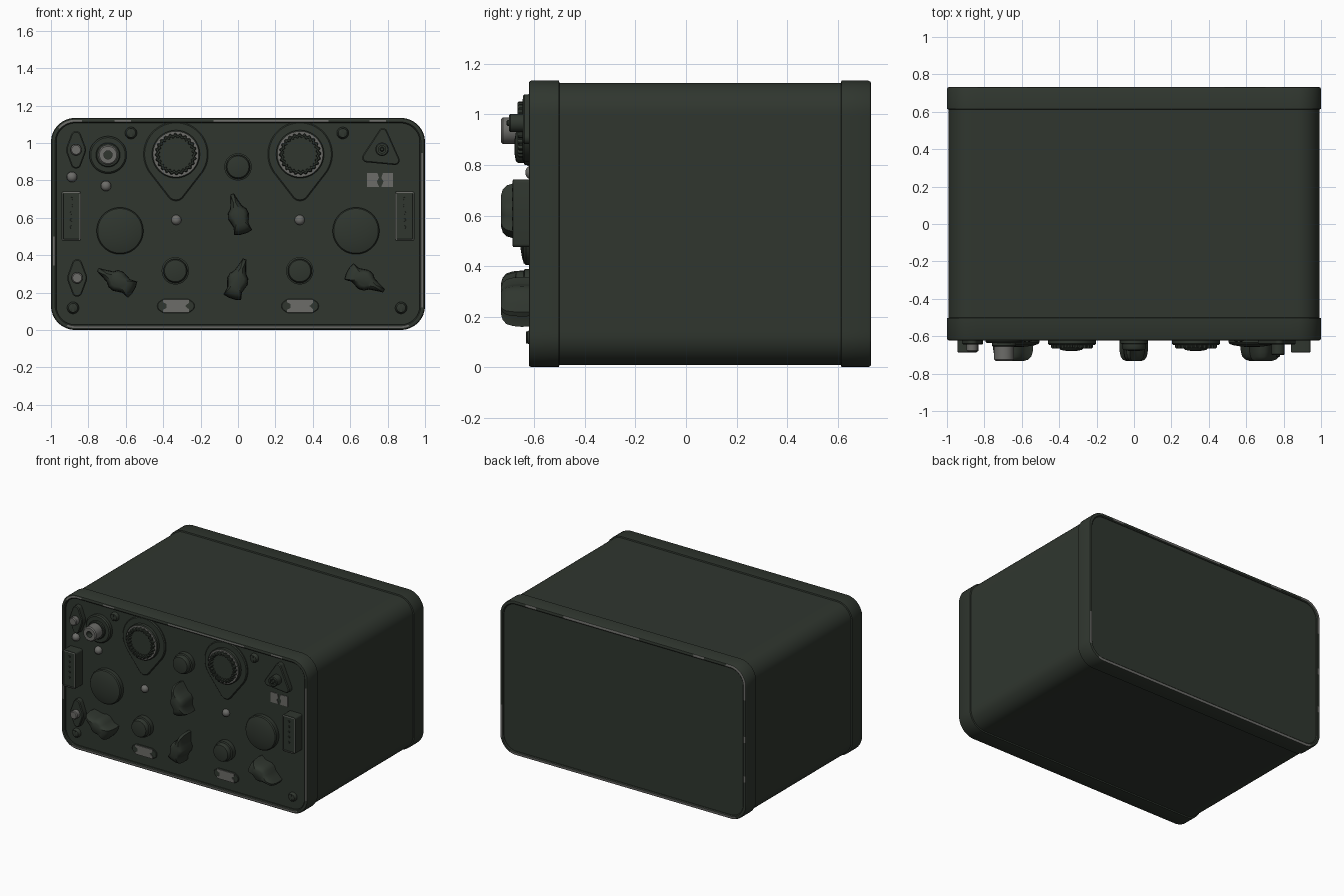
import bpy, bmesh, math
from math import sin, cos, pi, radians

if "Cube" in bpy.data.objects:
    bpy.data.objects.remove(bpy.data.objects["Cube"])


def material(name, rgb):
    m = bpy.data.materials.new(name)
    m.diffuse_color = (*rgb, 1)
    m.use_nodes = True
    m.node_tree.nodes["Principled BSDF"].inputs["Base Color"].default_value = m.diffuse_color
    return m


GREEN = material("dark_olive_paint", (0.029, 0.037, 0.028))
METAL = material("worn_metal", (0.15, 0.15, 0.14))
PANEL = -0.605                      # y of the front panel surface


def loft(name, rings, caps=True, closed=False, silver=()):
    """Skin a list of (outline, y) rings; 'silver' lists metal bands by index."""
    bm = bmesh.new()
    loops = [[bm.verts.new((x, y, z)) for x, z in pts] for pts, y in rings]
    pairs = list(zip(loops, loops[1:])) + ([(loops[-1], loops[0])] if closed else [])
    for k, (a, b) in enumerate(pairs):
        n = len(a)
        for i in range(n):
            f = bm.faces.new((a[i], a[(i + 1) % n], b[(i + 1) % n], b[i]))
            if callable(silver):
                f.material_index = int(silver(k, f.calc_center_median()))
            else:
                f.material_index = int(k in silver)
    if caps:
        bm.faces.new(loops[0])
        f = bm.faces.new(loops[-1])
        f.material_index = int(not callable(silver) and "cap" in silver)
    bmesh.ops.recalc_face_normals(bm, faces=bm.faces[:])
    me = bpy.data.meshes.new(name)
    bm.to_mesh(me)
    bm.free()
    me.materials.append(GREEN)
    me.materials.append(METAL)
    ob = bpy.data.objects.new(name, me)
    bpy.context.collection.objects.link(ob)
    return ob


def hull(circles, grow=0.0, n=48):
    """Outline wrapped around circles (x, z, r)."""
    pts = []
    for i in range(n):
        t = 2 * pi * (i + 0.5) / n
        x, z, r = max(circles, key=lambda c: c[0] * cos(t) + c[1] * sin(t) + c[2])
        pts.append((x + (r + grow) * cos(t), z + (r + grow) * sin(t)))
    return pts


def round_rect(x0, x1, z0, z1, r, grow=0.0, n=48):
    return hull([(x, z, r) for x in (x0 + r, x1 - r) for z in (z0 + r, z1 - r)], grow, n)


def plate(name, circles, y, bevel=0.006, silver=()):
    return loft(name, [(hull(circles), PANEL + 0.002), (hull(circles), y + bevel),
                       (hull(circles, -bevel), y)], silver=silver)


def lathe(name, x, z, profile, silver=(), n=40):
    return loft(name, [(hull([(x, z, r)], n=n), y) for r, y in profile], silver=silver)


def flat(name, pts, y0, y1, silver=()):
    return loft(name, [(pts, y0), (pts, y1)], silver=silver)


# --- case -------------------------------------------------------------
def case(inset):
    pts = round_rect(-1, 1, 0, 1.134, 0.13, -inset, 40)
    out = []
    for (ax, az), (bx, bz) in zip(pts, pts[1:] + pts[:1]):
        k = 40 if math.hypot(bx - ax, bz - az) > 0.2 else 1
        out += [(ax + (bx - ax) * j / k, az + (bz - az) * j / k) for j in range(k)]
    return out


loft("case_body", [(case(0.009), -0.56), (case(0.009), 0.67)])
loft("front_panel", [(case(0.022), -0.57), (case(0.022), PANEL)])
loft("rear_panel", [(case(0.022), 0.69), (case(0.022), 0.722)])

TOP_WEAR = [(-0.97, -0.84), (-0.66, -0.58), (-0.13, 0.5), (0.72, 0.8)]


def worn(c, front):
    if c.z < 0.05:
        return abs(c.x) < 0.92
    if c.z > 1.08:
        return any(a < c.x < b for a, b in TOP_WEAR)
    if front:
        return c.x > 0.95 and 0.12 < c.z < 0.95 or c.x < -0.95 and 0.35 < c.z < 0.5
    return c.x < -0.95 and (c.z > 0.93 or c.z % 0.3 < 0.04) or c.x > 0.95 and 0.1 < c.z < 0.35


# rims: dark bands whose end faces are worn to bare metal in places
def rim(name, y_in, y_end, front):
    s = -1 if front else 1
    rings = [(case(0.012), y_in), (case(0), y_in + s * 0.003), (case(0), y_end - s * 0.01),
             (case(0.004), y_end - s * 0.002), (case(0.010), y_end), (case(0.022), y_end),
             (case(0.028), y_end - s * 0.006), (case(0.028), y_end - s * 0.05)]
    loft(name, rings, caps=False, closed=True,
         silver=lambda k, c: k in ((4,) if front else (3, 4)) and worn(c, front))


rim("front_rim", -0.5, -0.622, True)
rim("rear_rim", 0.612, 0.732, False)

# --- dial sockets: teardrop plate, collar, toothed core ------------------
for sx in (-1, 1):
    x, z = 0.332 * sx, 0.94
    plate("teardrop_plate", [(x, z, 0.173), (x, 0.74, 0.05)], PANEL - 0.014)
    lathe("dial_collar", x, z, [(0.128, PANEL), (0.128, -0.64), (0.122, -0.646),
                                (0.100, -0.646), (0.100, -0.62)], silver=(2,), n=64)
    gear = lambda d: [(x + (r - d) * cos(t), z + (r - d) * sin(t)) for i in range(96)
                      for r, t in [((0.112, 0.104)[i // 2 % 2], 2 * pi * i / 96)]]
    loft("toothed_dial", [(gear(0), PANEL), (gear(0), -0.66), (gear(0.006), -0.666),
                          (gear(0.016), -0.666), (gear(0.018), -0.64)])

    # large domed caps, push buttons and lamps
    lathe("large_cap", 0.631 * sx, 0.53, [(0.125, PANEL), (0.125, -0.634), (0.119, -0.642),
                                          (0.10, -0.648), (0.06, -0.655), (0.02, -0.658)], n=56)
    lathe("indicator_stud", 0.33 * sx, 0.588, [(0.027, PANEL), (0.026, -0.615),
                                               (0.02, -0.626), (0.008, -0.632)],
          silver=(0, 1, 2, "cap"), n=20)

    # side sockets with a row of contacts
    cx = 0.891 * sx
    box = lambda d: round_rect(cx - 0.053, cx + 0.053, 0.475, 0.742, 0.014, -d, 24)
    loft("side_socket", [(box(0), PANEL), (box(0), -0.684), (box(0.005), -0.686),
                         (box(0.009), -0.686), (box(0.010), -0.681)], silver=(2,))
    for i in range(5):
        lathe("socket_contact", cx, 0.55 + 0.038 * i, [(0.009, -0.67), (0.007, -0.688)], n=10)

    # bottom latches: dark surround with a notched metal plate
    x, z = 0.332 * sx, 0.128
    plate("latch_surround", [(x - 0.07, z, 0.03), (x + 0.07, z, 0.03),
                             (x - 0.055, z, 0.038), (x + 0.055, z, 0.038)], -0.613, 0.003)
    shape = [(-0.07, -0.034), (0.07, -0.034), (0.07, -0.018), (0.05, 0), (0.07, 0.018),
             (0.07, 0.034), (-0.07, 0.034), (-0.07, 0.02), (-0.05, 0.01), (-0.05, -0.01),
             (-0.07, -0.02)]
    flat("latch_plate", [(x + u, z + v) for u, v in shape], -0.611, -0.618, (0, "cap"))

for x, z in ((0, 0.872), (-0.335, 0.316), (0.33, 0.316)):
    lathe("push_button", x, z, [(0.073, PANEL), (0.073, -0.638), (0.064, -0.642),
                                (0.064, -0.664), (0.058, -0.673), (0.03, -0.678)])

# --- pointer knobs: half outline (along, across), mirrored ---------------
HALF = [(0.115, 0.010), (0.075, 0.022), (0.04, 0.034), (0.02, 0.052), (-0.01, 0.058),
        (-0.035, 0.05), (-0.06, 0.042), (-0.1, 0.05), (-0.108, 0.02)]
OUTLINE = HALF + [(u, -v) for u, v in reversed(HALF)]
for x, z, a in ((0, 0.617, 106), (0, 0.27, 72), (-0.65, 0.265, 150), (0.68, 0.265, -29)):
    c, s = cos(radians(a)), sin(radians(a))
    rings = [([(x + k * (u * c - v * s), z + k * (u * s + v * c)) for u, v in OUTLINE], y)
             for k, y in ((0.97, PANEL), (1, -0.65), (0.97, -0.685), (0.9, -0.71),
                          (0.76, -0.725), (0.55, -0.732))]
    loft("pointer_knob", rings)

# --- antenna connector ---------------------------------------------------
x, z = -0.695, 0.936
lathe("antenna_base", x, z, [(0.1, PANEL), (0.1, -0.628), (0.092, -0.636), (0.065, -0.636),
                             (0.065, -0.65), (0.06, -0.655)])
lathe("antenna_terminal", x, z, [(0.053, -0.64), (0.053, -0.725), (0.046, -0.732),
                                 (0.022, -0.732), (0.022, -0.69)], silver=(0, 1, 2))

# --- binding posts, studs and screws -------------------------------------
for x, z in ((-0.866, 0.963), (-0.86, 0.278)):
    plate("post_flange", [(x, z, 0.053), (x, z + 0.072, 0.028), (x, z - 0.072, 0.028)], -0.645)
    lathe("binding_post", x, z, [(0.03, -0.63), (0.03, -0.675), (0.024, -0.682)],
          silver=(0, 1, "cap"), n=24)
for x, z in ((-0.888, 0.818), (-0.706, 0.77)):
    lathe("metal_stud", x, z, [(0.028, PANEL), (0.027, -0.617), (0.02, -0.629), (0.008, -0.635)],
          silver=(0, 1, 2, "cap"), n=20)
for x, z in ((-0.572, 1.053), (0.56, 1.053), (-0.882, 0.118), (0.872, 0.118)):
    lathe("panel_screw", x, z, [(0.032, PANEL), (0.031, -0.616), (0.024, -0.627),
                                (0.01, -0.632)], n=24)
    flat("screw_slot_bar", [(x - 0.006, z - 0.024), (x + 0.006, z - 0.024),
                            (x + 0.006, z + 0.024), (x - 0.006, z + 0.024)], -0.615, -0.633)

# --- triangular switch and metal tag -------------------------------------
plate("triangle_flange", [(0.775, 1.055, 0.024), (0.69, 0.922, 0.026), (0.838, 0.908, 0.026)],
      -0.645)
lathe("switch_boss", 0.77, 0.966, [(0.036, -0.63), (0.036, -0.695), (0.031, -0.7),
                                   (0.02, -0.7), (0.02, -0.69)], n=28)
lathe("switch_pin", 0.77, 0.966, [(0.012, -0.68), (0.012, -0.706), (0.008, -0.71)], n=16)
for s in (-1, 1):
    tag = [(0.07, -0.037), (0.07, 0.037), (0.015, 0.037), (0.006, 0.012), (0.018, -0.008),
           (0.006, -0.037)]
    flat("metal_tag", [(0.76 + s * u, 0.802 + v) for u, v in tag], PANEL + 0.002, -0.609,
         (0, "cap"))

# --- smooth shading with crisp edges -------------------------------------
for ob in bpy.context.scene.objects:
    ob.select_set(True)
    bpy.context.view_layer.objects.active = ob
bpy.ops.object.shade_smooth_by_angle(angle=radians(35))
